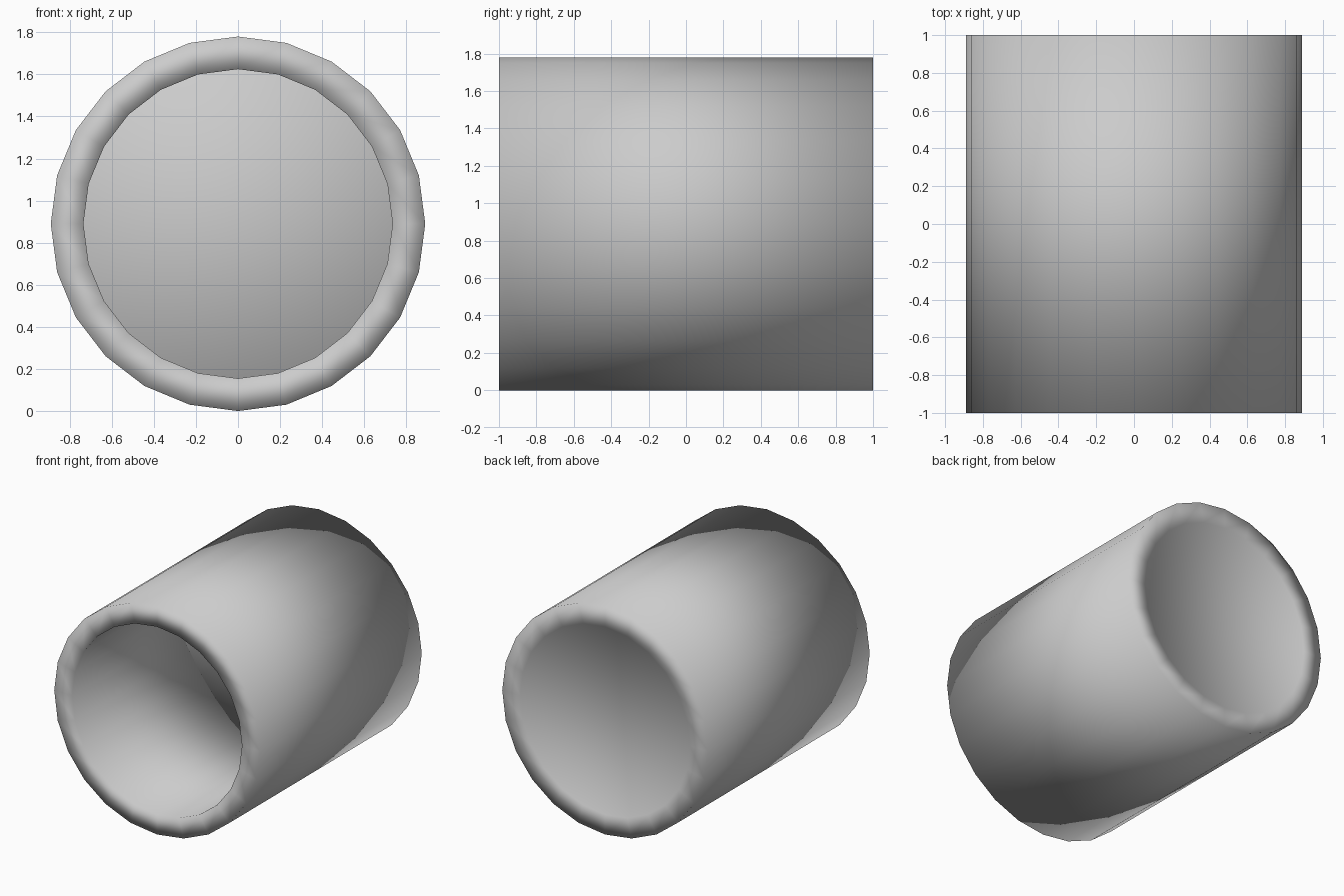
import bpy
import bmesh
from math import sin, cos, pi

if "Cube" in bpy.data.objects:
    bpy.data.objects.remove(bpy.data.objects["Cube"])

SIDES = 24
R_OUT, R_IN, HALF = 0.89, 0.735, 1.0

bm = bmesh.new()


def ring(radius, y):
    """Circle of vertices around the y axis, resting height R_OUT."""
    return [bm.verts.new((radius * sin(2 * pi * i / SIDES), y,
                          R_OUT + radius * cos(2 * pi * i / SIDES)))
            for i in range(SIDES)]


def bridge(a, b):
    """Quads joining two rings."""
    for i in range(SIDES):
        j = (i + 1) % SIDES
        bm.faces.new((a[i], a[j], b[j], b[i]))


# Outer wall, back rim, inner wall and front rim
loops = [ring(R_OUT, -HALF), ring(R_OUT, HALF), ring(R_IN, HALF), ring(R_IN, -HALF)]
for k in range(4):
    bridge(loops[k], loops[(k + 1) % 4])

# Disc closing the back end
bm.faces.new(loops[2])

# The shading runs softly over the rims
for f in bm.faces:
    f.smooth = True

mesh = bpy.data.meshes.new("hollow_tube")
bm.to_mesh(mesh)
bm.free()
bpy.context.collection.objects.link(bpy.data.objects.new("hollow_tube", mesh))
